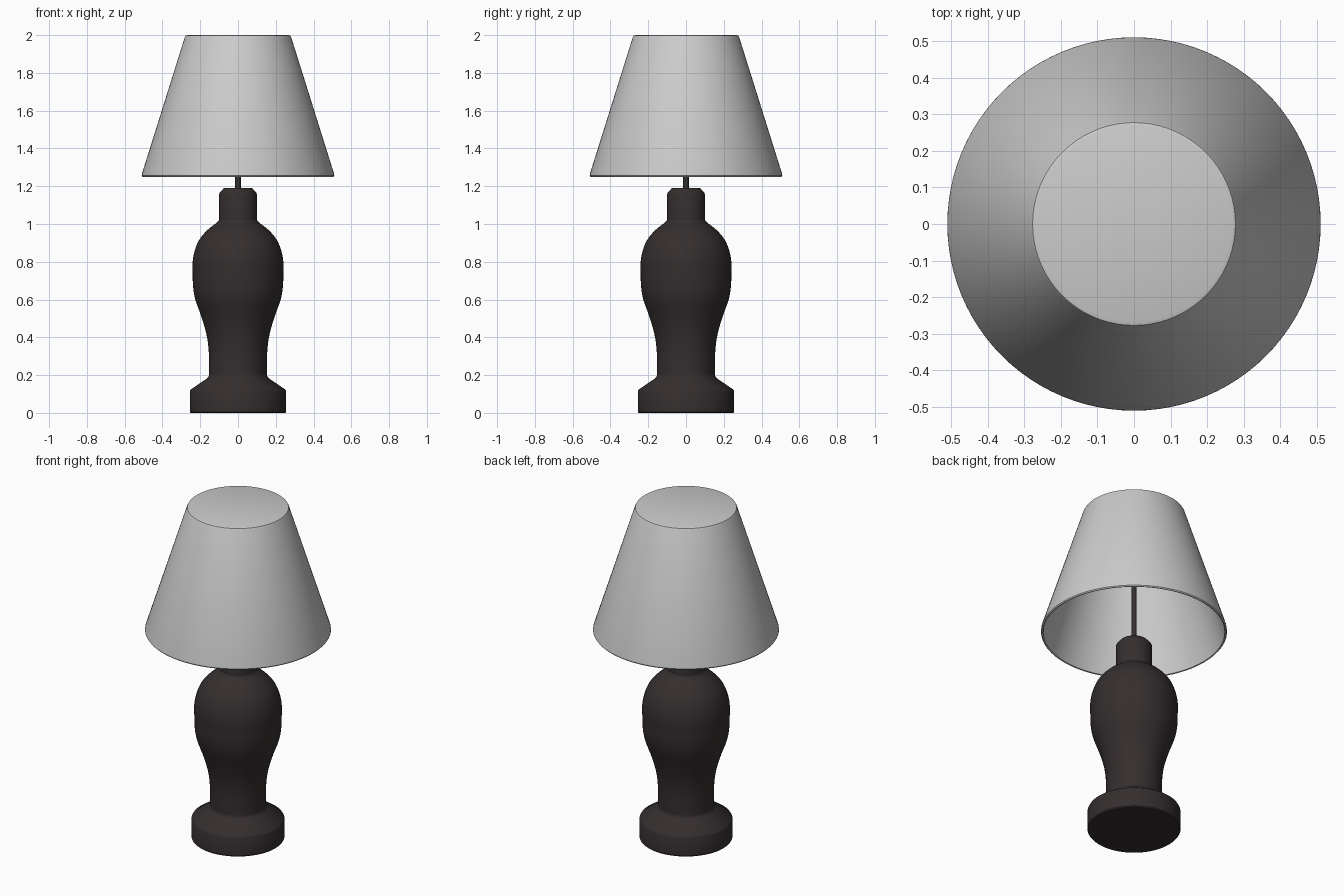
import bpy, bmesh, math
from mathutils import Vector

if "Cube" in bpy.data.objects:
    bpy.data.objects.remove(bpy.data.objects["Cube"])

dark = bpy.data.materials.new("dark_wood")
dark.diffuse_color = (0.035, 0.027, 0.028, 1)
dark.use_nodes = True
dark.node_tree.nodes["Principled BSDF"].inputs["Base Color"].default_value = dark.diffuse_color


def smooth_curve(pts, steps=4):
    """Catmull-Rom through a list of (radius, z) points."""
    p = [Vector(q) for q in [pts[0]] + pts + [pts[-1]]]
    out = []
    for a, b, c, d in zip(p, p[1:], p[2:], p[3:]):
        for i in range(steps):
            t = i / steps
            out.append(tuple(0.5 * (2 * b + (c - a) * t + (2 * a - 5 * b + 4 * c - d) * t * t
                                    + (3 * b - a - 3 * c + d) * t ** 3)))
    return out + [pts[-1]]


def lathe(name, profile, mat=None, closed=False, angle=30, sides=96):
    """Revolve a (radius, z) profile about z; radius 0 closes an end."""
    bm = bmesh.new()
    verts = [bm.verts.new((r, 0, z)) for r, z in profile]
    pairs = list(zip(verts, verts[1:] + (verts[:1] if closed else [])))
    edges = [bm.edges.new(p) for p in pairs]
    bmesh.ops.spin(bm, geom=verts + edges, cent=(0, 0, 0), axis=(0, 0, 1),
                   angle=2 * math.pi, steps=sides, use_duplicate=False)
    bmesh.ops.remove_doubles(bm, verts=bm.verts, dist=1e-5)
    bmesh.ops.recalc_face_normals(bm, faces=bm.faces)
    mesh = bpy.data.meshes.new(name)
    bm.to_mesh(mesh)
    bm.free()
    obj = bpy.data.objects.new(name, mesh)
    bpy.context.collection.objects.link(obj)
    if mat:
        mesh.materials.append(mat)
    bpy.ops.object.select_all(action='DESELECT')
    obj.select_set(True)
    bpy.context.view_layer.objects.active = obj
    bpy.ops.object.shade_smooth_by_angle(angle=math.radians(angle))
    return obj


# turned body: foot, waist, belly, shoulder and neck
foot = [(0, 0), (0.25, 0), (0.255, 0.006), (0.255, 0.115), (0.251, 0.123),
        (0.165, 0.182), (0.156, 0.192)]
belly = smooth_curve([(0.154, 0.2), (0.154, 0.26), (0.156, 0.34), (0.168, 0.42), (0.194, 0.51),
                      (0.226, 0.60), (0.238, 0.67), (0.24, 0.74), (0.24, 0.80), (0.229, 0.86),
                      (0.203, 0.92), (0.16, 0.97), (0.115, 1.005), (0.101, 1.02)])
neck = [(0.1, 1.03), (0.1, 1.158), (0.097, 1.165), (0.078, 1.187), (0.072, 1.19), (0, 1.19)]
lathe("lamp_body", foot + belly + neck, dark)

# rod carrying the shade
lathe("shade_rod", [(0, 1.18), (0.015, 1.18), (0.015, 1.985), (0, 1.985)], dark, sides=32)

# thin shade, closed on top and open below
lathe("lamp_shade", [(0, 2.0), (0.268, 2.0), (0.277, 1.997), (0.282, 1.988), (0.509, 1.265),
                     (0.51, 1.256), (0.505, 1.25), (0.498, 1.252), (0.495, 1.265),
                     (0.27, 1.985), (0, 1.985)], angle=40)
